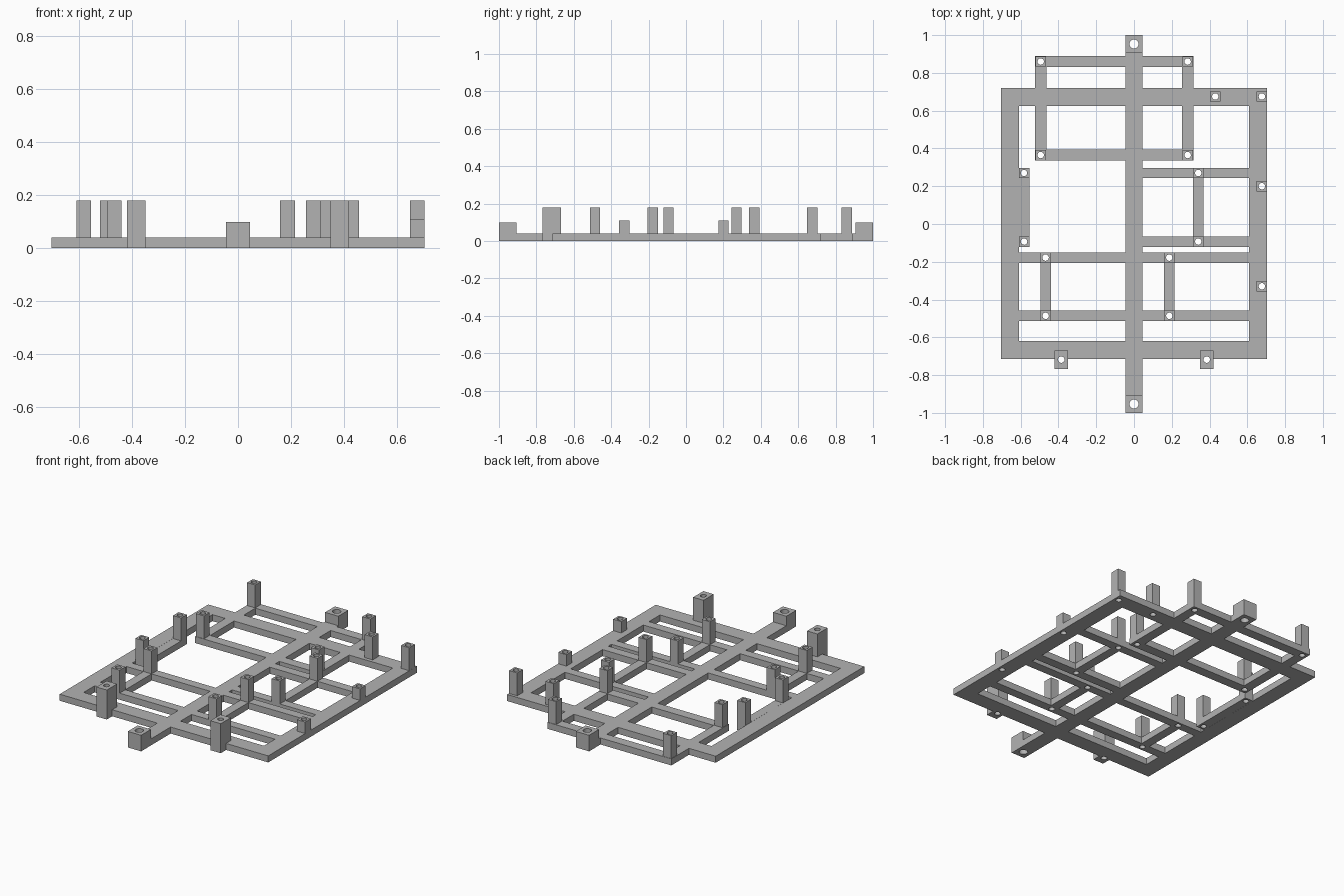
import bpy
import bmesh
from mathutils import Matrix, Vector

if "Cube" in bpy.data.objects:
    bpy.data.objects.remove(bpy.data.objects["Cube"], do_unlink=True)

BASE = 0.04      # thickness of the flat lattice
TALL = 0.18      # top of the tall standoffs
SHORT = 0.11     # top of the short standoffs
LUG = 0.098      # top of the end lugs
POST = 0.055     # width of a standoff
SMALL, LARGE = 0.017, 0.024   # hole radii

grey = bpy.data.materials.new("plain grey")
grey.use_nodes = True
colour = (0.45, 0.45, 0.45, 1)
grey.diffuse_color = colour
grey.node_tree.nodes["Principled BSDF"].inputs["Base Color"].default_value = colour


def finish(bm, name):
    """Turn a bmesh into a grey object."""
    mesh = bpy.data.meshes.new(name)
    bm.normal_update()
    bm.to_mesh(mesh)
    bm.free()
    mesh.materials.append(grey)
    obj = bpy.data.objects.new(name, mesh)
    bpy.context.scene.collection.objects.link(obj)
    return obj


def bar(x0, x1, y0, y1):
    return (x0, x1, y0, y1)


def tray(xs, ys, w, x0, x1):
    """Two cross bars from x0 to x1 at ys, and two rails centred on xs."""
    h = w / 2
    cross = [bar(x0, x1, y - h, y + h) for y in ys]
    rails = [bar(x - h, x + h, ys[0] - h, ys[1] + h) for x in xs]
    return cross + rails


def lattice(rects, height, name):
    """Weld overlapping rectangles into one flat slab."""
    xs = sorted({round(v, 4) for r in rects for v in r[:2]})
    ys = sorted({round(v, 4) for r in rects for v in r[2:]})
    bm = bmesh.new()
    verts = {}

    def corner(x, y):
        if (x, y) not in verts:
            verts[x, y] = bm.verts.new((x, y, 0))
        return verts[x, y]

    for x0, x1 in zip(xs, xs[1:]):
        for y0, y1 in zip(ys, ys[1:]):
            cx, cy = (x0 + x1) / 2, (y0 + y1) / 2
            if any(r[0] < cx < r[1] and r[2] < cy < r[3] for r in rects):
                bm.faces.new([corner(x0, y0), corner(x0, y1),
                              corner(x1, y1), corner(x1, y0)])
    grown = bmesh.ops.extrude_face_region(bm, geom=bm.faces[:], use_keep_orig=True)
    top = [g for g in grown["geom"] if isinstance(g, bmesh.types.BMVert)]
    bmesh.ops.translate(bm, vec=(0, 0, height), verts=top)
    bmesh.ops.recalc_face_normals(bm, faces=bm.faces[:])
    return finish(bm, name)


def block(name, x, y, sx, sy, top):
    """Upright block standing on the lattice."""
    bm = bmesh.new()
    place = Matrix.Translation((x, y, (BASE + top) / 2))
    size = Matrix.Diagonal(Vector((sx, sy, top - BASE, 1)))
    bmesh.ops.create_cube(bm, size=1, matrix=place @ size)
    return finish(bm, name)


# Trays: rail positions in x, cross bar positions in y
rear_x, rear_y = (-0.494, 0.284), (0.365, 0.86)
mid_x, mid_y = (-0.582, 0.34), (-0.093, 0.27)
front_x, front_y = (-0.468, 0.187), (-0.178, -0.486)
front_y = tuple(sorted(front_y))

# Outer frame, central spine and tray bars
rects = [
    bar(-0.705, 0.705, 0.625, 0.72), bar(-0.705, 0.705, -0.715, -0.62),
    bar(-0.705, -0.61, -0.715, 0.72), bar(0.61, 0.705, -0.715, 0.72),
    bar(-0.045, 0.045, -1, 1),
]
rects += tray(rear_x, rear_y, 0.06, -0.524, 0.314)
rects += tray(mid_x, mid_y, POST, 0, 0.62)
rects += tray(front_x, front_y, POST, -0.62, 0.62)

# Feet of the two front brackets
bracket_x, bracket_y = 0.385, -0.718
for s in (-1, 1):
    x = s * bracket_x
    rects.append(bar(x - 0.035, x + 0.035, bracket_y - 0.049, bracket_y + 0.049))

parts = [lattice(rects, BASE, "base_lattice")]
holes = []

# Tall standoffs at the corners of each tray
for label, xs, ys in (("rear", rear_x, rear_y), ("middle", mid_x, mid_y),
                      ("front", front_x, front_y)):
    for side, x in zip(("right", "left"), xs):
        for end, y in zip(("near", "far"), ys):
            name = f"{label}_tray_standoff_{side}_{end}"
            parts.append(block(name, x, y, POST, POST, TALL))
            holes.append((x, y, SMALL))

# Standoffs along the left and rear edges of the frame
for i, (x, y, top) in enumerate(((0.43, 0.675, TALL), (0.677, 0.675, TALL),
                                 (0.677, 0.2, SHORT), (0.677, -0.33, SHORT))):
    parts.append(block(f"edge_standoff_{i + 1}", x, y, POST, POST, top))
    holes.append((x, y, SMALL))

# Front brackets and spine end lugs
for s, side, end in ((-1, "right", "front"), (1, "left", "rear")):
    parts.append(block(f"front_bracket_{side}", s * bracket_x, bracket_y, 0.07, 0.098, TALL))
    holes.append((s * bracket_x, bracket_y, SMALL))
    parts.append(block(f"{end}_lug", 0, s * 0.9525, 0.09, 0.095, LUG))
    holes.append((0, s * 0.9525, LARGE))

# One cutter holding every screw hole
bm = bmesh.new()
for x, y, r in holes:
    bmesh.ops.create_cone(bm, cap_ends=True, segments=24, radius1=r, radius2=r,
                          depth=1, matrix=Matrix.Translation((x, y, 0)))
cutter = finish(bm, "hole_cutter")
cutter.hide_render = True

# Drill the parts, then drop the cutter
for obj in parts:
    mod = obj.modifiers.new("screw holes", "BOOLEAN")
    mod.operation = "DIFFERENCE"
    mod.solver = "EXACT"
    mod.object = cutter
graph = bpy.context.evaluated_depsgraph_get()
drilled = [bpy.data.meshes.new_from_object(o.evaluated_get(graph)) for o in parts]
for obj, mesh in zip(parts, drilled):
    obj.modifiers.clear()
    obj.data = mesh
    mesh.name = obj.name
bpy.data.objects.remove(cutter, do_unlink=True)
